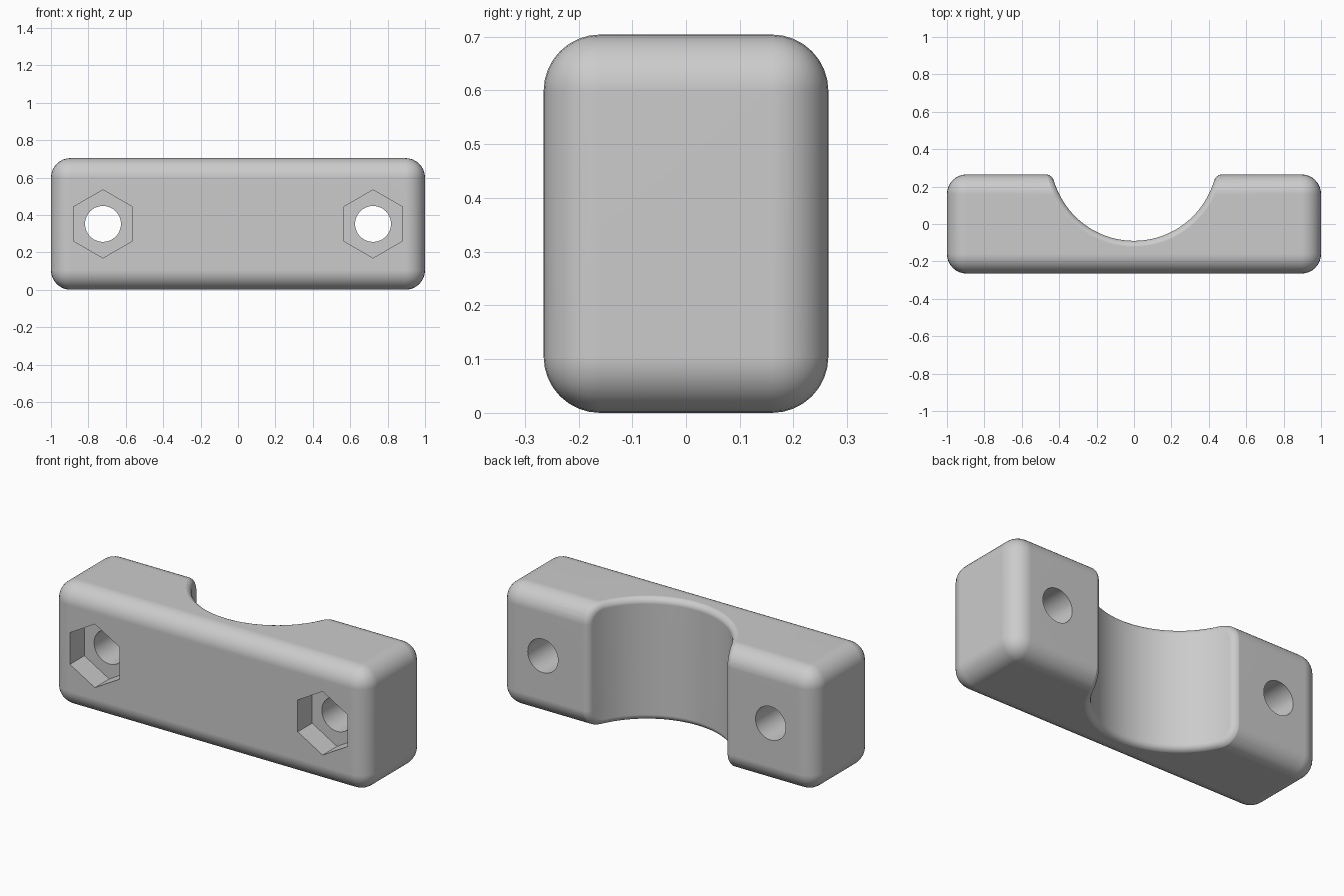
import bpy, bmesh
from math import sin, cos, pi, acos, sqrt, radians
from mathutils import Vector, Matrix

if "Cube" in bpy.data.objects:
    bpy.data.objects.remove(bpy.data.objects["Cube"])

LENGTH, DEPTH, HEIGHT = 2.0, 0.53, 0.704
FILLET = 0.105                # rounding of the outer edges
RADIUS, CENTRE = 0.445, 0.355  # pipe groove radius and axis position in y
RIM = 0.035                   # rounding of the groove rim
MID = HEIGHT / 2


def finish(bm, name):
    bmesh.ops.recalc_face_normals(bm, faces=bm.faces)
    mesh = bpy.data.meshes.new(name)
    bm.to_mesh(mesh)
    bm.free()
    obj = bpy.data.objects.new(name, mesh)
    bpy.context.collection.objects.link(obj)
    return obj


def rod(name, sides, radius, x, y0, y1):
    """Prism along y, used as a cutter."""
    bm = bmesh.new()
    place = Matrix.Translation((x, (y0 + y1) / 2, MID)) @ Matrix.Rotation(pi / 2, 4, 'X')
    bmesh.ops.create_cone(bm, cap_ends=True, segments=sides, radius1=radius,
                          radius2=radius, depth=y1 - y0, matrix=place)
    return finish(bm, name)


def groove_cutter():
    """Groove volume whose mouth flares outward to round the rim."""
    flat_end = DEPTH / 2 - FILLET
    a_end = acos((CENTRE - flat_end) / RADIUS)
    # Upper half of the rim: along the flat top, then over the back fillet
    rim = []
    for i in range(17):
        a = a_end * i / 16
        rim.append((RADIUS * sin(a), CENTRE - RADIUS * cos(a), HEIGHT, 0))
    for i in range(1, 11):
        p = pi / 2 * i / 10
        y = flat_end + FILLET * sin(p)
        x = sqrt(RADIUS ** 2 - (CENTRE - y) ** 2)
        rim.append((x, y, HEIGHT - FILLET * (1 - cos(p)), p))

    rows = []
    for x, y, z, p in rim:
        point, n = Vector((x, y, z)), Vector((0, sin(p), cos(p)))
        e = Vector((x, y - CENTRE, 0)) / RADIUS
        out = (e - n * e.dot(n)).normalized()
        down = (e * e.dot(n) - n).normalized()
        row = []
        for j in range(7):
            u = pi / 2 * j / 6
            row.append(point + RIM * (out * (1 - cos(u)) + down * (1 - sin(u))))
        row[-1] += n * 0.001
        row.append(row[-1] + n * 0.1)
        rows.append(row)
    half = len(rows)
    rows += [[Vector((v.x, v.y, HEIGHT - v.z)) for v in row] for row in reversed(rows)]

    bm = bmesh.new()
    right, left = [[[bm.verts.new((s * v.x, v.y, v.z)) for v in row] for row in rows]
                   for s in (1, -1)]
    count = len(rows)
    for i in range(count - 1):
        for side in (right, left):
            a, b = side[i], side[i + 1]
            for j in range(len(a) - 1):
                bm.faces.new((a[j], a[j + 1], b[j + 1], b[j]))
            if i < half - 1:
                bm.faces.new((a[0], b[0], side[count - 2 - i][0], side[count - 1 - i][0]))
        bm.faces.new((right[i][-1], right[i + 1][-1], left[i + 1][-1], left[i][-1]))
    bmesh.ops.remove_doubles(bm, verts=bm.verts, dist=0.00001)
    return finish(bm, "groove_cutter")


# Rounded block
bm = bmesh.new()
bmesh.ops.create_cube(bm, size=1, matrix=Matrix.Translation((0, 0, MID))
                      @ Matrix.Diagonal((LENGTH, DEPTH, HEIGHT, 1)))
bmesh.ops.bevel(bm, geom=bm.edges[:], offset=FILLET, segments=8, profile=0.5,
                affect='EDGES')
clamp = finish(bm, "clamp_block")

# Groove, bolt holes and hexagonal nut pockets
cutters = [groove_cutter()]
for x in (-0.722, 0.722):
    cutters.append(rod("bolt_hole_cutter", 48, 0.096, x, -0.5, 0.5))
    cutters.append(rod("nut_pocket_cutter", 6, 0.182, x, -0.5, -0.135))

bpy.ops.object.select_all(action='DESELECT')
bpy.context.view_layer.objects.active = clamp
clamp.select_set(True)
for cutter in cutters:
    cutter.hide_render = True
    cut = clamp.modifiers.new("cut", 'BOOLEAN')
    cut.operation, cut.solver, cut.object = 'DIFFERENCE', 'EXACT', cutter
    bpy.ops.object.modifier_apply(modifier=cut.name)
    bpy.data.objects.remove(cutter)

# Shading and colour
bpy.ops.object.shade_smooth_by_angle(angle=radians(30))
normals = clamp.modifiers.new("even_shading", 'WEIGHTED_NORMAL')
normals.keep_sharp = True

grey = bpy.data.materials.new("light_grey")
grey.use_nodes = True
colour = (0.6, 0.6, 0.6, 1)
grey.diffuse_color = colour
grey.node_tree.nodes["Principled BSDF"].inputs["Base Color"].default_value = colour
clamp.data.materials.clear()
clamp.data.materials.append(grey)
